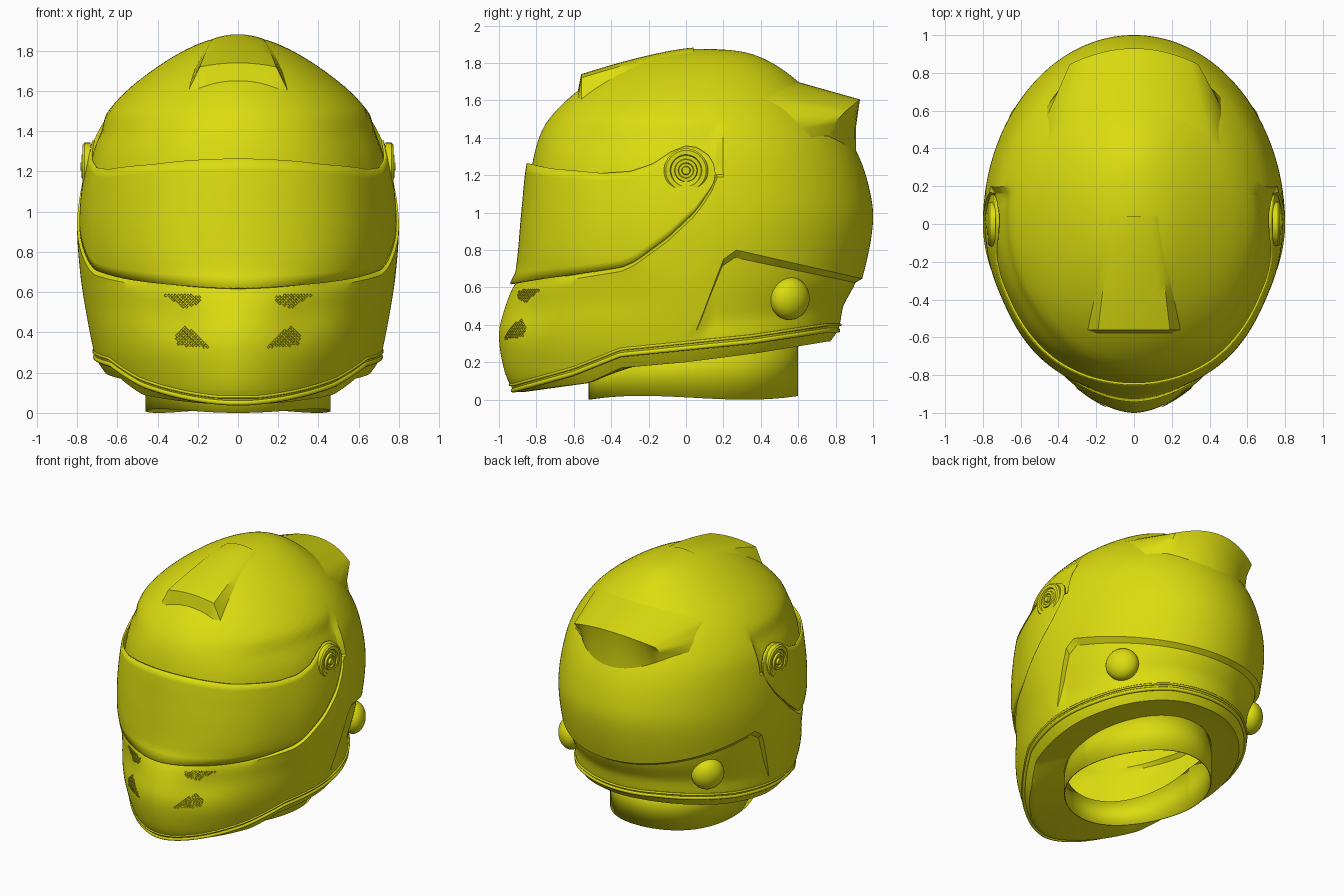
import bpy, bmesh, math
from math import sin, cos, pi, sqrt, copysign
from mathutils import Vector, Matrix

cube = bpy.data.objects.get("Cube")
if cube:
    bpy.data.objects.remove(cube)

yellow = bpy.data.materials.new("bright_yellow")
yellow.use_nodes = True
yellow.diffuse_color = (0.72, 0.72, 0.005, 1)
yellow.node_tree.nodes["Principled BSDF"].inputs["Base Color"].default_value = yellow.diffuse_color

TOP = 1.875

# Shell profiles by height: half width, front edge, back edge
WIDTH = [(0, .6), (.2, .68), (.3, .715), (.5, .755), (.7, .785), (.95, .8), (1.2, .775),
         (1.35, .735), (1.5, .645), (1.6, .555), (1.7, .43), (1.8, .27), (TOP, 0)]
FRONT = [(.04, -.92), (.15, -.97), (.35, -1), (.5, -.965), (.6, -.925), (.66, -.885), (1, -.85),
         (1.27, -.82), (1.45, -.765), (1.55, -.69), (1.65, -.58), (1.75, -.42), (1.82, -.26), (TOP, .1)]
BACK = [(.05, .72), (.31, .79), (.5, .87), (.64, .94), (.95, 1), (1.15, .975), (1.33, .91),
        (1.5, .8), (1.6, .71), (1.7, .6), (1.8, .46), (1.86, .3), (TOP, .1)]

# Seam heights by depth: rim, skirt, lower panel, visor bottom and top
RIM = [(-.92, .05), (-.6, .14), (-.35, .24), (0, .275), (.35, .31), (.75, .37)]
SKIRT = [(-.92, .04), (-.53, .09), (-.35, .17), (0, .2), (.4, .25), (.77, .31)]
PANEL = [(-1, .1), (-.6, .18), (-.35, .28), (0, .33), (.06, .38), (.2, .75), (.27, .8), (.95, .645)]
TIP = [(.12, 1.1), (.15, 1.15), (.16, 1.205)]
VISOR_LOW = [(-.92, .61), (-.6, .66), (-.35, .7), (-.28, .73), (-.1, .86), (.05, 1)] + TIP
VISOR_HIGH = [(-.85, 1.27), (-.7, 1.235), (-.45, 1.21), (-.3, 1.22), (-.18, 1.26), (-.08, 1.325),
              (0, 1.355), (.06, 1.346), (.12, 1.307), (.15, 1.26), (.16, 1.205)]


def ramp(v, a, b):
    t = max(0, min(1, (v - a) / (b - a)))
    return t * t * (3 - 2 * t)


def line(table, v):
    if v <= table[0][0]:
        return table[0][1]
    for (a, p), (b, q) in zip(table, table[1:]):
        if v <= b:
            return p + (q - p) * (v - a) / (b - a)
    return table[-1][1]


def key(z):
    return sqrt(max(0, TOP - z))


def smooth(table, z):
    """Cubic interpolation, round at the crown."""
    pts = [(key(h), v) for h, v in reversed(table)]
    k = max(pts[0][0], min(pts[-1][0], key(z)))
    i = next((j for j in range(len(pts) - 1) if k <= pts[j + 1][0]), len(pts) - 2)

    def slope(j):
        a, b = pts[max(0, j - 1)], pts[min(len(pts) - 1, j + 1)]
        return (b[1] - a[1]) / (b[0] - a[0])
    (a, p), (b, q) = pts[i], pts[i + 1]
    h, t = b - a, (k - a) / (b - a)
    return (p * (1 + 2 * t) * (1 - t) ** 2 + q * t * t * (3 - 2 * t)
            + slope(i) * h * t * (1 - t) ** 2 - slope(i + 1) * h * t * t * (1 - t))


def section(z):
    yc = .1 * ramp(z, 1.2, TOP)
    return (max(smooth(WIDTH, z), 1e-4), yc, max(yc - smooth(FRONT, z), 1e-4),
            max(smooth(BACK, z) - yc, 1e-4), 1.75 + .25 * ramp(z, .5, .8))


def dimple(x, z):
    return .022 * math.exp(-((abs(x) - .32) / .13) ** 2 - ((z - .47) / .11) ** 2)


def shell(a, z, off=0):
    """Shell point at angle a (0 = front) and height z, pushed out by off."""
    w, yc, f, b, n = section(z)
    s, c = sin(a), cos(a)
    depth, n = (f, n) if c > 0 else (b, 2)
    x = w * copysign(abs(s) ** (2 / n), s)
    y = yc - depth * copysign(abs(c) ** (2 / n), c)
    nrm = Vector((x / w ** 2, (y - yc) / depth ** 2, 0)).normalized()
    if y < -.4:
        y += dimple(x, z)
    return Vector((x, y, z)) + nrm * off


def side_point(x, z, back=False):
    """Shell point at a given x and z."""
    w, yc, f, b, n = section(z)
    r = max(0, 1 - min(1, abs(x) / w) ** (2 if back else n))
    y = yc + b * sqrt(r) if back else yc - f * r ** (1 / n) + dimple(x, z)
    return Vector((x, y, z))


def crown(x, y):
    """Height of the shell above x, y."""
    lo, hi = 1, TOP
    for _ in range(30):
        m = (lo + hi) / 2
        w, yc, f, b, n = section(m)
        inside = (x / w) ** 2 + ((y - yc) / (f if y < yc else b)) ** 2 < 1
        lo, hi = (m, hi) if inside else (lo, m)
    return lo


def seam(a, height):
    """Height at angle a that agrees with a height-by-depth rule."""
    z = .7
    for _ in range(10):
        z = (z + 2 * height(shell(a, z).y)) / 3
    return z


def finish(ob, angle=35):
    ob.data.materials.append(yellow)
    if ob.type == 'MESH':
        bpy.ops.object.select_all(action='DESELECT')
        ob.select_set(True)
        bpy.context.view_layer.objects.active = ob
        bpy.ops.object.shade_smooth_by_angle(angle=math.radians(angle))
    return ob


def add_mesh(name, bm, angle=35):
    bmesh.ops.remove_doubles(bm, verts=bm.verts, dist=1e-5)
    me = bpy.data.meshes.new(name)
    bm.to_mesh(me)
    bm.free()
    ob = bpy.data.objects.new(name, me)
    bpy.context.collection.objects.link(ob)
    return finish(ob, angle)


def loft(name, rows, ring=True, cap=False, angle=35):
    bm = bmesh.new()
    grid = [[bm.verts.new(p) for p in row] for row in rows]
    n = len(rows[0])
    for lo, hi in zip(grid, grid[1:]):
        for j in range(n if ring else n - 1):
            k = (j + 1) % n
            bm.faces.new((lo[j], lo[k], hi[k], hi[j]))
    if cap:
        bm.faces.new(grid[-1])
    return add_mesh(name, bm, angle)


COLS = 180
angles = [2 * pi * j / COLS for j in range(COLS)]


# Main shell, with rows following the panel and visor seams
def recess(y, z):
    return -.035 * ramp(y, -.8, -.4) * ramp(y, .2, .155) * ramp(z, 1.5, 1.38)


def lip(y):
    return line(VISOR_LOW, y) - .015


def shell_column(a):
    r, p, c = (seam(a, f) for f in (lambda y: line(RIM, y), lambda y: line(PANEL, y), lip))
    col = []
    for i in range(15):
        t = min(1, i / 13 * .92) if i < 14 else 1
        z = r + (p - r) * t
        y = shell(a, z).y
        col.append(shell(a, z, -.03 * ramp(y, .04, .14) * ramp(z - r, 0, .15) * (t < 1)))
    col += [shell(a, p + (c - p) * i / 14) for i in range(1, 15)]
    for i in range(34):
        t = .012 if i == 0 else i / 33
        z = c + (TOP - 1e-5 - c) * sin(t * pi / 2)
        col.append(shell(a, z, recess(shell(a, z).y, z)))
    return col


loft("helmet_shell", list(zip(*[shell_column(a) for a in angles])), cap=True, angle=28)

# Visor
reach = pi / 2 + .166


def visor_point(a, t):
    z = seam(a, lambda y: (line(VISOR_LOW, y) + .008) * (1 - t) + line(VISOR_HIGH, y) * t)
    return shell(a, z, .025 - .042 * ramp(shell(a, z).y, -.8, -.35))


visor_cols = [reach * sin(pi * (j / 60 - 1) / 2) for j in range(121)]
visor = loft("visor", [[visor_point(a, i / 12) for a in visor_cols] for i in range(13)], ring=False)
solid = visor.modifiers.new("thickness", 'SOLIDIFY')
solid.thickness, solid.offset = .012, 0

# Underside padding and open neck collar
def collar(a, z):
    return Vector((.46 * sin(a), .04 - .56 * cos(a), z))


def skirt(y):
    return line(SKIRT, y)


loft("underside", [
    [collar(a, skirt(collar(a, 0).y) + .01) for a in angles],
    [shell(a, seam(a, skirt), -.05) for a in angles],
    [shell(a, seam(a, skirt), -.02) for a in angles],
    [shell(a, seam(a, lambda y: (skirt(y) + line(RIM, y)) / 2), -.008) for a in angles],
    [shell(a, seam(a, lambda y: line(RIM, y))) for a in angles]])
neck = loft("neck_collar", [[collar(a, .01 - .01 * cos(3 * a)) for a in angles],
                            [collar(a, .33 if cos(a) < 0 else .33 - .15 * cos(a)) for a in angles]])
neck.modifiers.new("thickness", 'SOLIDIFY').thickness = .008

# Rim trim beads
for name, lift, radius in (("rim_trim", 0, .013), ("rim_bead", .03, .008)):
    cu = bpy.data.curves.new(name, 'CURVE')
    cu.dimensions, cu.bevel_depth, cu.bevel_resolution = '3D', radius, 2
    sp = cu.splines.new('POLY')
    sp.points.add(COLS - 1)
    for pt, a in zip(sp.points, angles):
        pt.co = (*shell(a, seam(a, lambda y: line(RIM, y) + lift)), 1)
    sp.use_cyclic_u = True
    ob = bpy.data.objects.new(name, cu)
    bpy.context.collection.objects.link(ob)
    finish(ob)

# Top intake scoop
rows = []
for i in range(13):
    t = i / 12
    y = .04 - .6 * t
    top_w, base_w = .12 + .07 * t, .14 + .11 * t
    peak = 1.882 - .142 * t ** 1.35
    cross = [(-base_w, None), (-top_w, .02)] + [(top_w * k / 4, .02 * (k / 4) ** 2) for k in range(-3, 4)]
    cross += [(top_w, .02), (base_w, None)]
    rows.append([Vector((x, y, crown(x, y) - .008 if d is None else max(peak - d, crown(x, y) - .01)))
                 for x, d in cross])
rows.append([Vector((p.x * 1.08, -.58, crown(p.x * 1.08, -.58) - .01)) for p in rows[-1]])
loft("top_scoop", [r[::-1] for r in rows], ring=False)

# Rear spoiler
start, edge, mid, base = [], [], [], []
for k in range(-8, 9):
    u = k / 8
    x = .46 * u
    y = .6 - .2 * u * u
    start.append(Vector((x, y, crown(x, y) - .002)))
    x = .34 * u
    edge.append(Vector((x, .93 - .73 * x * x, 1.605 - .6 * x * x)))
    base.append(side_point(x, 1.33 + .08 * u * u, True))
    mid.append(edge[-1].lerp(base[-1], .5) - Vector((0, .01, 0)))
for row, z in ((edge, 1.5), (mid, 1.45), (base, 1.4)):
    row.insert(0, side_point(-.46, z, True))
    row.append(side_point(.46, z, True))
start = [start[0]] + start + [start[-1]]
top_rows = [[a.lerp(b, i / 4) for a, b in zip(start, edge)] for i in range(5)]
loft("rear_spoiler", top_rows + [mid, base], ring=False)

# Visor pivots and side knobs
PIVOT = [(.118, 0), (.118, .03), (.108, .04), (.085, .04), (.08, .03), (.062, .03), (.058, .044),
         (.042, .044), (.038, .034), (.024, .034), (.02, .05), (.004, .05)]
for side, label in ((1, "left"), (-1, "right")):
    rows = [[Vector((side * (.733 + h), r * cos(a) * side, 1.225 + r * sin(a))) for a in angles[::4]]
            for r, h in PIVOT]
    loft("visor_pivot_" + label, rows, cap=True)
    spot = shell(side * (pi / 2 + .69), .54, -.02)
    out = Vector((spot.x / .6, spot.y / .8, -.1)).normalized()
    bm = bmesh.new()
    bmesh.ops.create_uvsphere(bm, u_segments=32, v_segments=16, radius=1)
    turn = out.to_track_quat('Z', 'Y').to_matrix().to_4x4()
    bmesh.ops.transform(bm, verts=bm.verts,
                        matrix=Matrix.Translation(spot) @ turn @ Matrix.Diagonal((.115, .115, .085, 1)))
    add_mesh("side_knob_" + label, bm)

# Chin vent grilles
VENTS = {"upper": [(.37, .588), (.18, .583), (.19, .552), (.26, .52)],
         "lower": [(.31, .39), (.26, .435), (.145, .325), (.3, .34)]}
STEP = .008


def within(poly, x, z):
    turns = [(b[0] - a[0]) * (z - a[1]) - (b[1] - a[1]) * (x - a[0])
             for a, b in zip(poly, poly[1:] + poly[:1])]
    return min(turns) > 0 or max(turns) < 0


for name, poly in VENTS.items():
    for side, label in ((1, "left"), (-1, "right")):
        bm = bmesh.new()
        for i in range(12, 52):
            for j in range(36, 76):
                x, z = i * STEP, j * STEP
                if (i + j) % 2 == 0 and within(poly, x, z):
                    ring = [(x + dx * STEP, z + dz * STEP) for dx, dz in ((-1, 0), (0, -1), (1, 0), (0, 1))]
                    bm.faces.new([bm.verts.new(side_point(side * p, q) - Vector((0, .004, 0)))
                                  for p, q in ring])
        grille = add_mesh(f"{name}_vent_{label}", bm)
        grille.modifiers.new("bars", 'WIREFRAME').thickness = .004
